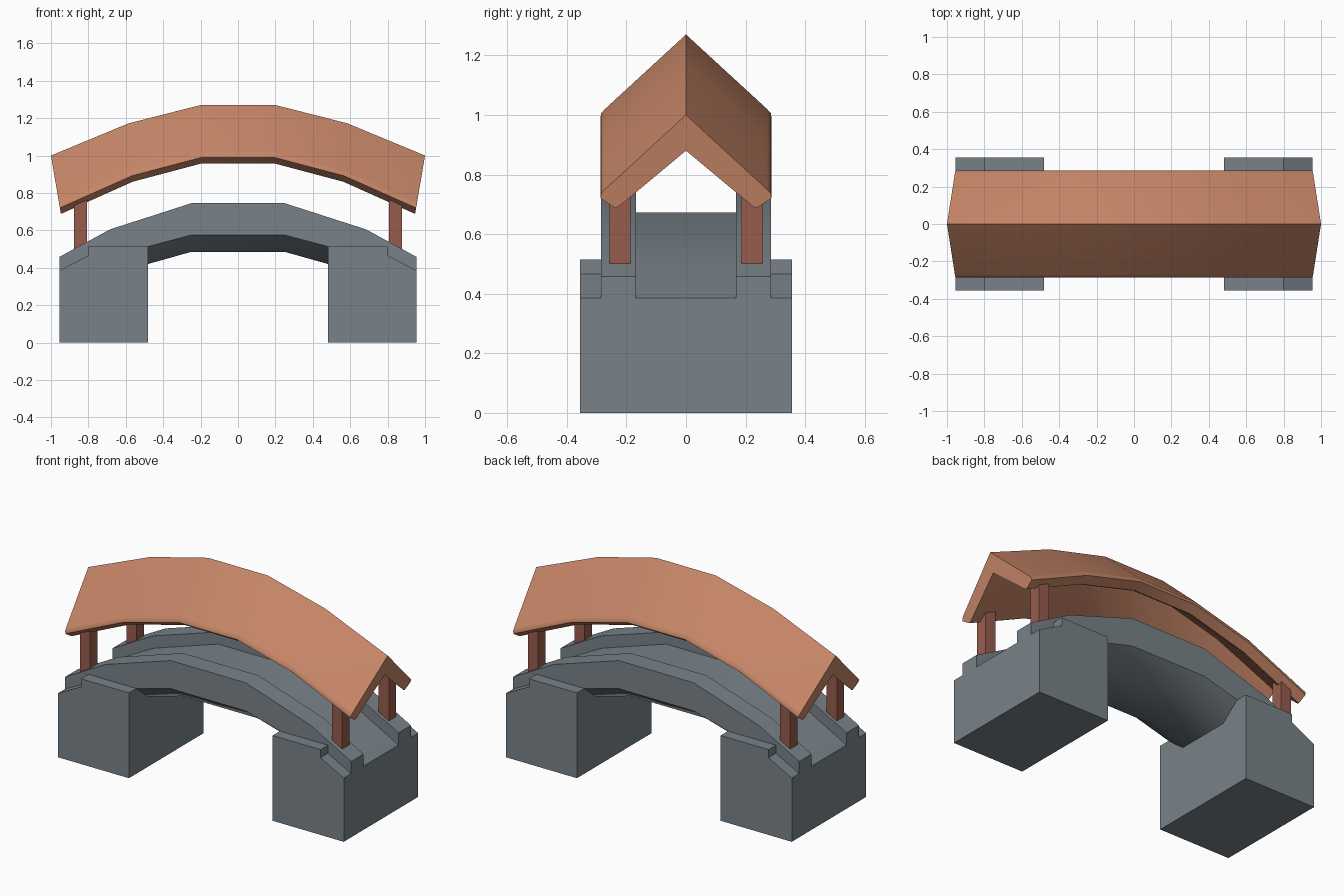
import bpy, bmesh, math

cube = bpy.data.objects.get("Cube")
if cube:
    bpy.data.objects.remove(cube, do_unlink=True)


def material(name, rgb):
    m = bpy.data.materials.new(name)
    m.use_nodes = True
    color = (*rgb, 1.0)
    m.diffuse_color = color
    bsdf = next(n for n in m.node_tree.nodes if n.type == "BSDF_PRINCIPLED")
    bsdf.inputs["Base Color"].default_value = color
    return m


stone = material("grey stone", (0.19, 0.225, 0.25))
tile = material("terracotta roof", (0.56, 0.235, 0.135))
wood = material("red brown wood", (0.31, 0.11, 0.073))


def loft(name, rings, mat, smooth=False):
    """Skin closed rings of points and cap both ends."""
    bm = bmesh.new()
    loops = [[bm.verts.new(p) for p in ring] for ring in rings]
    count = len(loops[0])
    for a, b in zip(loops, loops[1:]):
        for i in range(count):
            j = (i + 1) % count
            bm.faces.new((a[i], a[j], b[j], b[i]))
    bm.faces.new(loops[0])
    bm.faces.new(loops[-1])
    bmesh.ops.recalc_face_normals(bm, faces=bm.faces)
    mesh = bpy.data.meshes.new(name)
    bm.to_mesh(mesh)
    bm.free()
    mesh.materials.append(mat)
    obj = bpy.data.objects.new(name, mesh)
    bpy.context.collection.objects.link(obj)
    if smooth:
        bpy.ops.object.select_all(action="DESELECT")
        obj.select_set(True)
        bpy.context.view_layer.objects.active = obj
        bpy.ops.object.shade_smooth_by_angle(angle=math.radians(40))
    return obj


def mirrored(half):
    """Close a half section running from the top centre to the bottom centre."""
    return half + [(-y, z) for y, z in reversed(half) if y > 0]


def both_ends(stations):
    return [(-s[0], *s[1:]) for s in stations] + list(reversed(stations))


WALL_IN, WALL_OUT, BLOCK_Y, END_X, SPAN_X = 0.167, 0.285, 0.355, 0.955, 0.48

# Arched deck with parapets: x, wall top, deck, outer underside, inner underside
arch = [(END_X, 0.458, 0.385, 0.33, 0.28),
        (0.685, 0.605, 0.53, 0.46, 0.363),
        (0.25, 0.745, 0.672, 0.575, 0.485)]
rings = []
for x, top, deck, outer, inner in both_ends(arch):
    half = [(0, deck), (WALL_IN, deck), (WALL_IN, top), (WALL_OUT, top),
            (WALL_OUT, outer), (WALL_IN, inner), (0, inner)]
    rings.append([(x, y, z) for y, z in mirrored(half)])
loft("arched_deck", rings, stone, smooth=True)

# Abutments: a core under the deck, with a stepped curb on each side
core = [(END_X, 0), (END_X, 0.375), (0.8, 0.45), (0.68, 0.512),
        (SPAN_X, 0.512), (SPAN_X, 0)]
curb = [(END_X, 0), (END_X, 0.385), (0.8, 0.466), (0.8, 0.515),
        (SPAN_X, 0.515), (SPAN_X, 0)]


def slab(name, profile, side, y0, y1):
    loft(name, [[(side * x, y, z) for x, z in profile] for y in (y0, y1)], stone)


for side, label in ((1, "left"), (-1, "right")):
    slab(f"{label}_abutment_core", core, side, -WALL_OUT, WALL_OUT)
    slab(f"{label}_abutment_front_curb", curb, side, -BLOCK_Y, -WALL_OUT)
    slab(f"{label}_abutment_back_curb", curb, side, WALL_OUT, BLOCK_Y)

# Posts standing on the parapets
for sx, label in ((1, "left"), (-1, "right")):
    for sy, face in ((1, "back"), (-1, "front")):
        square = [(0.808, 0.187), (0.876, 0.187), (0.876, 0.257), (0.808, 0.257)]
        loft(f"{face}_{label}_post",
             [[(sx * x, sy * y, z) for x, y in square] for z in (0.47, 0.79)], wood)

# Gabled roof bent along the arch: ridge x, ridge z, inward lean of the section
roof = [(1.0, 1.0, 0.17), (0.585, 1.172, 0.07), (0.2, 1.27, 0.02)]
gable = mirrored([(0, 0), (0.272, 0.25), (0.285, 0.264), (0.287, 0.28),
                  (0.238, 0.312), (0.226, 0.308), (0, 0.12)])
rings = []
for x, z, lean in both_ends(roof):
    inward = -math.copysign(lean, x)
    rings.append([(x + inward * drop, y, z - drop) for y, drop in gable])
loft("gabled_roof", rings, tile, smooth=True)
